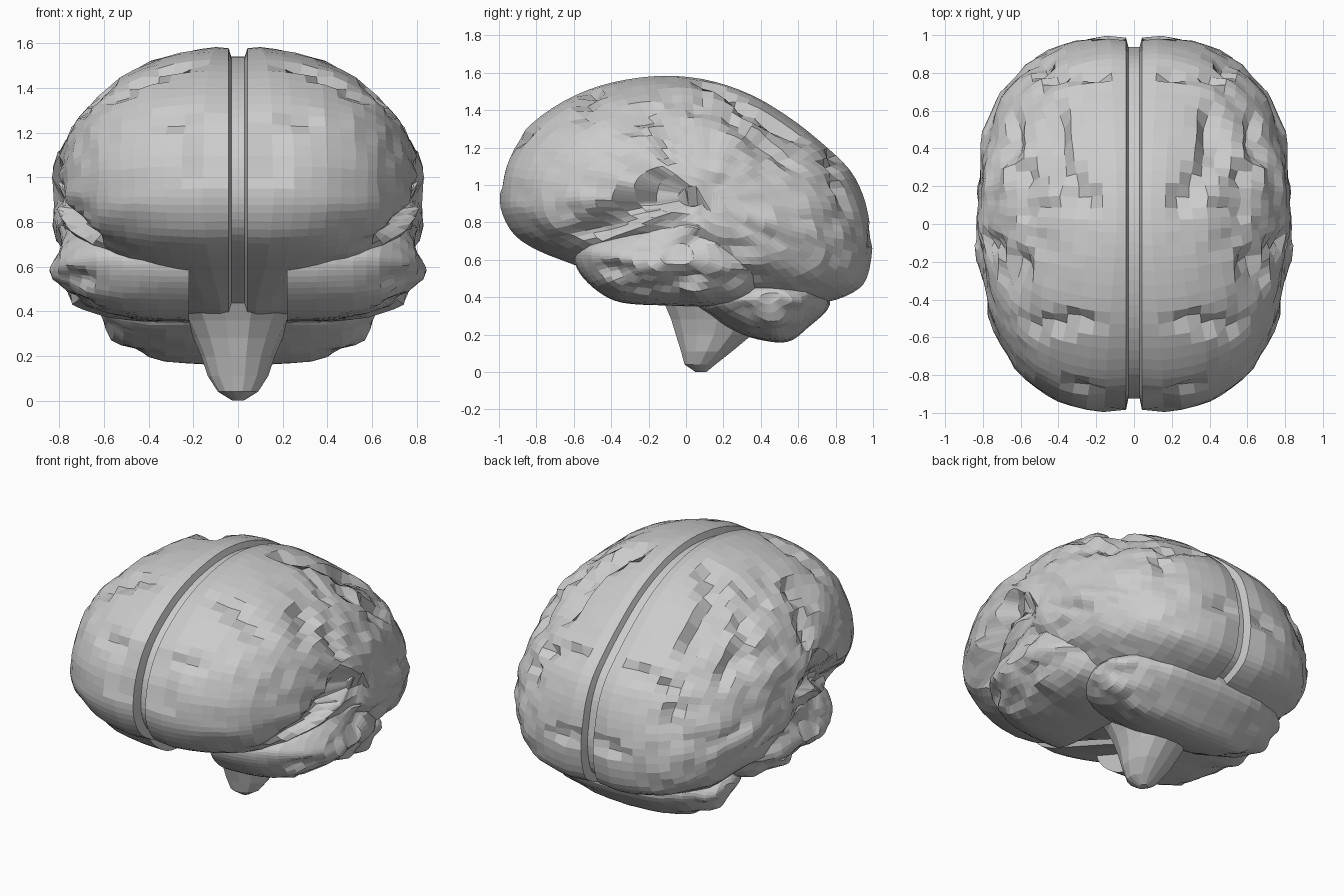
import bpy, bmesh, math
from mathutils import Vector, noise
from mathutils.geometry import intersect_point_line

if "Cube" in bpy.data.objects:
    bpy.data.objects.remove(bpy.data.objects["Cube"])

CORE = Vector((0, 0.05, 0.85))


def smooth_loop(pts, sub):
    # closed Catmull-Rom curve through side-view points (y, z)
    out, n = [], len(pts)
    for i in range(n):
        a, b, c, d = (Vector(pts[(i + k) % n]) for k in (-1, 0, 1, 2))
        for j in range(sub):
            t = j / sub
            out.append(0.5 * (2 * b + (c - a) * t + (2 * a - 5 * b + 4 * c - d) * t * t
                              + (3 * b - a - 3 * c + d) * t ** 3))
    return out


def carve(p, grooves):
    # press the surface inward along furrow paths
    push = 0
    for width, depth, path in grooves:
        for a, b in zip(path, path[1:]):
            a, b = Vector(a), Vector(b)
            f = min(1, max(0, intersect_point_line(p, a, b)[1]))
            d = (p - a.lerp(b, f)).length
            push = max(push, depth * min(1, 1.6 * (1 - d / width)))
    return p + (CORE - p).normalized() * push


def make_object(name, rings, cap_first, mirror):
    bm = bmesh.new()
    vr = [[bm.verts.new(p) for p in r] for r in rings]
    n = len(vr[0])
    for r, s in zip(vr, vr[1:]):
        for i in range(n):
            k = (i + 1) % n
            bm.faces.new((r[i], r[k], s[k], s[i]))
    bm.faces.new(vr[-1])
    if cap_first:
        bm.faces.new(vr[0])
    bmesh.ops.triangulate(bm, faces=[f for f in bm.faces if len(f.verts) > 4])
    bmesh.ops.recalc_face_normals(bm, faces=bm.faces)
    me = bpy.data.meshes.new(name)
    bm.to_mesh(me)
    bm.free()
    ob = bpy.data.objects.new(name, me)
    bpy.context.collection.objects.link(ob)
    if mirror:
        ob.modifiers.new("mirror", 'MIRROR')
    return ob


def lobe(name, outline, centre, x0, x1, power, amp, grooves=(), fissure=False,
         sub=4, steps=17):
    # dome growing sideways from a side-view outline
    c = Vector(centre)
    loop = smooth_loop(outline, sub)
    rings = []
    if fissure:
        for s, x in ((0.93, 0), (0.93, 0.03), (0.985, 0.042)):
            rings.append([(x, *(c + (q - c) * s)) for q in loop])
    else:
        rings.append([(x0, *q) for q in loop])
    for j in range(1, steps):
        v = math.pi / 2 * (j + 0.2) / steps
        ring = []
        for q in loop:
            u = (q - c).normalized()
            n = power(u.x, u.y)
            s = math.cos(v) ** (2 / n)
            yz = c + (q - c) * s
            p = Vector((x0 + (x1 - x0) * math.sin(v) ** (2 / n), yz.x, yz.y))
            fade = 1 - s ** 8
            # uneven facets and gyrus-like bumps
            wob = noise.noise_vector(p * 9) * 0.018 * fade
            rough = amp * (0.55 + 0.45 * min(1, max(-1, p.y * 2 + 0.8)))
            bump = (abs(noise.noise(Vector((p.x * 4, p.y * 3.5, p.z * 6)))) * 2.2 - 0.6)
            p += wob + (p - CORE).normalized() * rough * bump * fade
            ring.append(carve(p, grooves))
        rings.append(ring)
    return make_object(name, rings, not fissure, True)


# cerebral hemispheres with the long fissure between them
cerebrum = [(-1, .95), (-.975, 1.1), (-.9, 1.25), (-.78, 1.37), (-.6, 1.48), (-.4, 1.55),
            (-.18, 1.585), (.02, 1.58), (.22, 1.535), (.42, 1.45), (.6, 1.33), (.76, 1.2),
            (.88, 1.08), (.95, .95), (.985, .8), (1, .66), (.97, .5), (.9, .425),
            (.75, .37), (.5, .35), (.2, .36), (-.1, .38), (-.32, .46), (-.6, .57),
            (-.8, .65), (-.92, .73), (-.985, .84)]
furrows = [
    (.1, .11, [(.68, -.66, .67), (.78, -.4, .8), (.82, -.12, .98)]),       # lateral
    (.07, .05, [(.82, -.1, 1.0), (.82, .02, .9)]),
    (.06, .04, [(.3, -.85, 1.25), (.18, -.9, 1.22), (.16, -.96, 1.02)]),   # frontal hook
    (.07, .06, [(.42, .56, 1.27), (.42, .35, 1.38), (.26, .12, 1.52)]),    # parietal
    (.05, .04, [(.26, .12, 1.52), (.55, .06, 1.4)]),
    (.06, .045, [(.25, -.5, 1.5), (.42, -.54, 1.42), (.6, -.52, 1.25)]),   # upper frontal
    (.08, .06, [(.6, -.2, 1.38), (.66, -.36, 1.22)]),
    (.06, .04, [(.72, -.12, 1.28), (.76, -.1, 1.12)]),
    (.07, .05, [(.58, .25, 1.36), (.64, .35, 1.22), (.6, .55, 1.1)]),      # rear side
    (.06, .05, [(.2, .78, 1.14), (.42, .76, 1.08), (.5, .82, .9)]),        # occipital
    (.06, .04, [(.1, .98, .75), (.2, .97, .7)]),
]
lobe("cerebrum", cerebrum, (.1, .92), 0, .825,
     lambda a, b: 2 + (.7 if a < 0 else .3) * a * a + max(-b, 0) * (.9 * a + .1),
     .026, furrows, fissure=True, sub=3)

# temporal lobes
temporal = [(-.6, .63), (-.57, .53), (-.47, .43), (-.34, .37), (-.1, .355), (.15, .35),
            (.35, .38), (.48, .52), (.42, .78), (.2, .95), (-.02, .96), (-.25, .85),
            (-.45, .75), (-.56, .69)]
lobe("temporal_lobe", temporal, (-.05, .62), .22, .825, lambda a, b: 2.5, .028,
     [(.06, .035, [(.7, -.4, .55), (.83, -.15, .63), (.83, .2, .76)]),
      (.06, .03, [(.68, -.3, .43), (.78, .05, .5)])], sub=4, steps=12)

# cerebellum
cerebellum = [(.04, .38), (.12, .3), (.24, .225), (.38, .175), (.54, .16), (.65, .235),
              (.77, .36), (.7, .48), (.45, .52), (.2, .5)]
lobe("cerebellum", cerebellum, (.45, .4), 0, .61, lambda a, b: 2.3, .015, sub=4, steps=10)

# brain stem: tapering rings (z, front y, back y, half width)
stem = []
for z, y0, y1, w in ((.5, -.2, .5, .34), (.36, -.12, .46, .24), (.28, -.085, .42, .2),
                     (.2, -.06, .36, .165), (.11, -.03, .25, .135), (.04, -.01, .16, .09),
                     (.0, .05, .11, .025)):
    stem.append([((w * math.cos(t), (y0 + y1) / 2 + (y1 - y0) / 2 * math.sin(t), z))
                 for t in (i * math.tau / 14 for i in range(14))])
make_object("brain_stem", stem, True, False)
